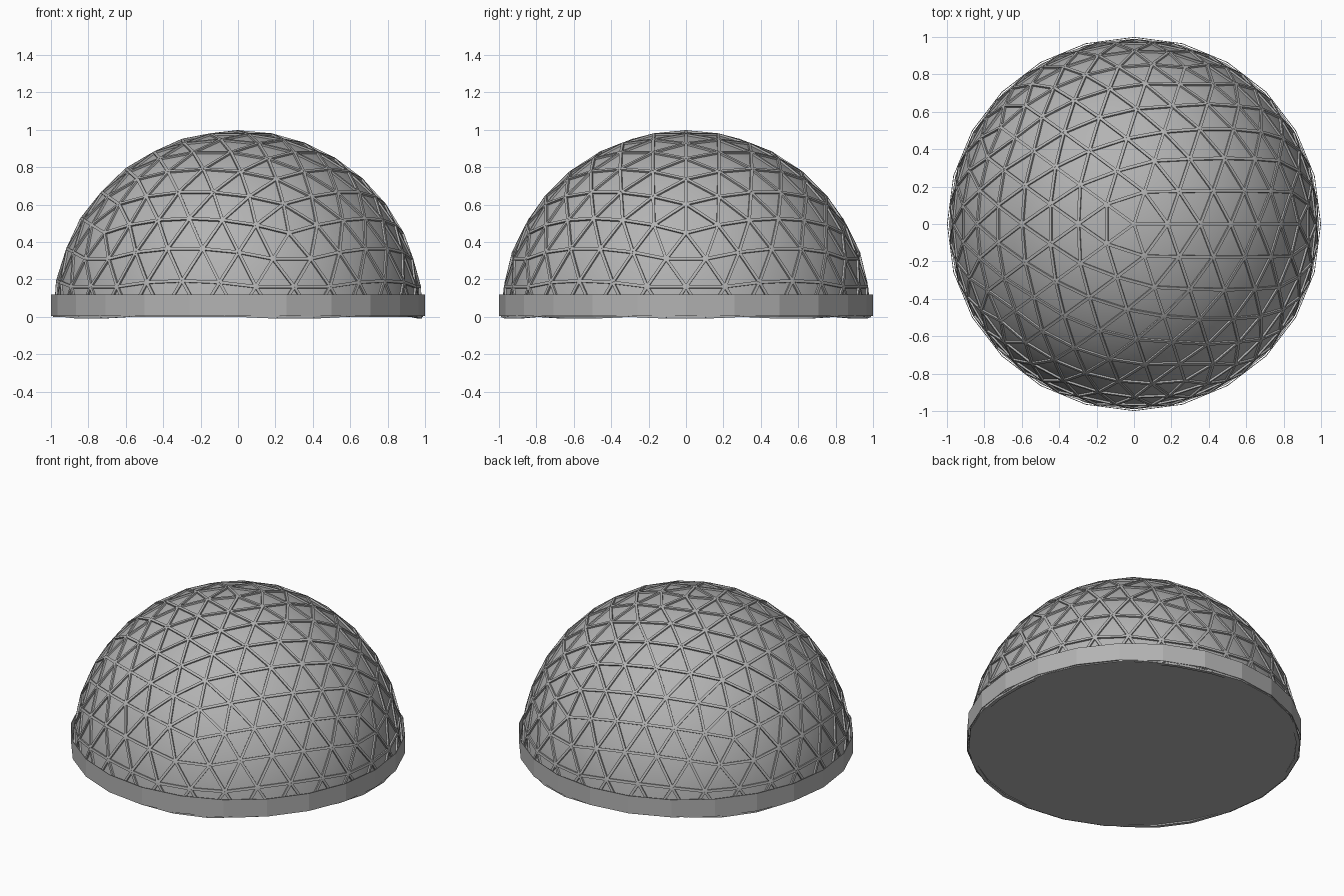
import bpy, bmesh
from math import sin, cos, pi, acos
from mathutils import Vector, Matrix

if "Cube" in bpy.data.objects:
    bpy.data.objects.remove(bpy.data.objects["Cube"])

FREQ = 6          # triangles along each icosahedron edge
R = 0.98          # dome node radius
LIFT = 0.008      # height of the dome equator
W, OUT, IN = 0.008, 0.010, 0.012   # strut half width, height above / below nodes

grey = bpy.data.materials.new("mid_grey")
grey.diffuse_color = (0.45, 0.45, 0.45, 1)
grey.use_nodes = True
grey.node_tree.nodes["Principled BSDF"].inputs["Base Color"].default_value = grey.diffuse_color


def add_object(name, bm, lift=0):
    bmesh.ops.recalc_face_normals(bm, faces=bm.faces)
    me = bpy.data.meshes.new(name)
    bm.to_mesh(me)
    bm.free()
    me.materials.append(grey)
    ob = bpy.data.objects.new(name, me)
    ob.location.z = lift
    bpy.context.collection.objects.link(ob)
    return ob


# Geodesic shell: even great-circle subdivision of an icosahedron, upper half kept
ico = bmesh.new()
bmesh.ops.create_icosphere(ico, subdivisions=1, radius=1)
theta = acos(1 / 5 ** 0.5)
shell = bmesh.new()
for f in ico.faces:
    a, b, c = [v.co.normalized() for v in f.verts]
    grid = {}
    for i in range(FREQ + 1):
        for j in range(FREQ + 1 - i):
            k = FREQ - i - j
            p = sum((v * sin(theta * n / FREQ) for v, n in ((a, i), (b, j), (c, k))), Vector())
            grid[i, j] = shell.verts.new(p.normalized() * R)
    for i in range(FREQ):
        for j in range(FREQ - i):
            shell.faces.new((grid[i, j], grid[i + 1, j], grid[i, j + 1]))
            if i + j < FREQ - 1:
                shell.faces.new((grid[i + 1, j], grid[i + 1, j + 1], grid[i, j + 1]))
ico.free()
bmesh.ops.remove_doubles(shell, verts=shell.verts, dist=0.001)
low = [f for f in shell.faces if f.calc_center_median().z < 0]
bmesh.ops.delete(shell, geom=low, context='FACES')

# Struts: one slim box beam along every shell edge, equator included
struts = bmesh.new()
for e in shell.edges:
    p, q = e.verts[0].co, e.verts[1].co
    along = (q - p).normalized()
    up = ((p + q) / 2).normalized()
    side = along.cross(up)
    mid = (p + q) / 2 + up * (OUT - IN) / 2
    rot = Matrix((along, side, up)).transposed().to_4x4()
    scale = Matrix.Diagonal(((q - p).length, 2 * W, OUT + IN, 1))
    bmesh.ops.create_cube(struts, size=1, matrix=Matrix.Translation(mid) @ rot @ scale)
add_object("dome_struts", struts, LIFT)

panels = add_object("dome_panels", shell, LIFT)
for poly in panels.data.polygons:
    poly.use_smooth = True

# Base ring: thin 24-sided band around the equator
ring = bmesh.new()
profile = [(1.0, 0.005), (1.0, 0.12), (0.996, 0.12), (0.996, 0.005)]
loops = [[ring.verts.new((r * cos(2 * pi * s / 24), r * sin(2 * pi * s / 24), z))
          for r, z in profile] for s in range(24)]
for s in range(24):
    A, B = loops[s], loops[(s + 1) % 24]
    for k in range(4):
        m = (k + 1) % 4
        ring.faces.new((A[k], B[k], B[m], A[m]))
add_object("base_ring", ring)

# Floor disc closing the underside
floor = bmesh.new()
bmesh.ops.create_cone(floor, cap_ends=True, segments=24, radius1=0.99, radius2=0.99,
                      depth=0.006, matrix=Matrix.Translation((0, 0, 0.003))
                      @ Matrix.Rotation(pi / 2, 4, 'Z'))
add_object("floor_disc", floor)
